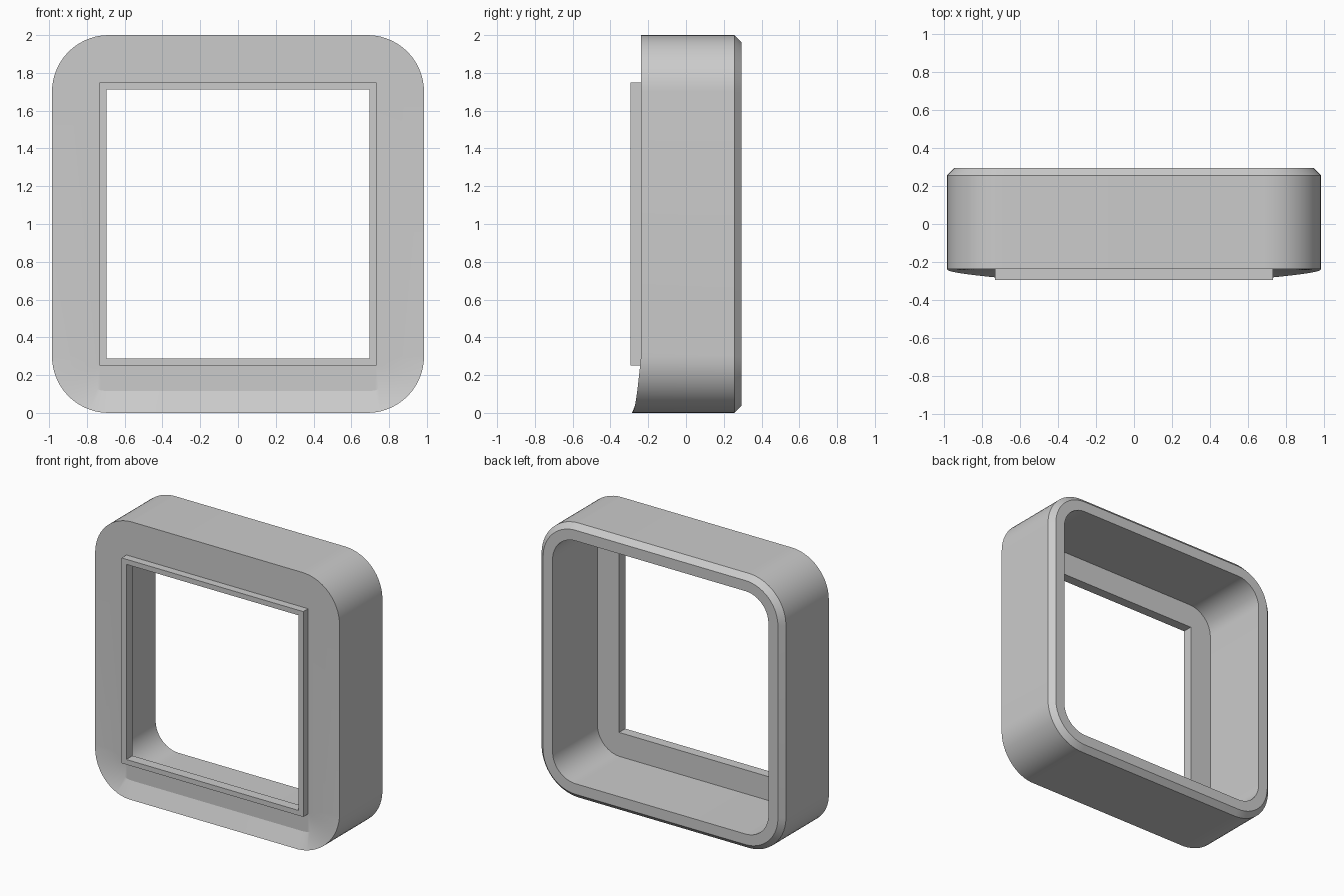
import bpy, bmesh, math

cube = bpy.data.objects.get("Cube")
if cube:
    bpy.data.objects.remove(cube, do_unlink=True)

HALF_X, HALF_Z, RADIUS, SEGS = 0.985, 1.0, 0.3, 14
WALL, CHAMFER = 0.115, 0.038
FRONT, BACK, RIM, PLATE_BACK = -0.238, 0.294, -0.294, -0.222
LIP = 0.048


def ring(bm, hx, hz, r, y, lip=0.0):
    """Rounded rectangle facing the front; lip pushes its lower edge forward."""
    verts = []
    for corner, (sx, sz) in enumerate([(1, 1), (-1, 1), (-1, -1), (1, -1)]):
        for i in range(SEGS + 1):
            a = math.pi / 2 * (corner + i / SEGS)
            rise = {2: i / SEGS, 3: 1 - i / SEGS}.get(corner, 0)
            verts.append(bm.verts.new((sx * (hx - r) + r * math.cos(a),
                                       y - lip * rise,
                                       1 + sz * (hz - r) + r * math.sin(a))))
    return verts


def inset(bm, d, y, lip=0.0):
    return ring(bm, HALF_X - d, HALF_Z - d, RADIUS - d, y, lip)


# Closed loft: front face, raised rim, window, cavity, chamfered back, outer wall
bm = bmesh.new()
rings = [
    inset(bm, 0, FRONT, LIP),
    inset(bm, WALL, FRONT),
    ring(bm, 0.732, 0.748, 0, FRONT),
    ring(bm, 0.732, 0.748, 0, RIM),
    ring(bm, 0.695, 0.711, 0, RIM),
    ring(bm, 0.695, 0.711, 0, PLATE_BACK),
    inset(bm, WALL, PLATE_BACK),
    inset(bm, WALL, BACK),
    inset(bm, CHAMFER, BACK),
    inset(bm, 0, BACK - CHAMFER),
]
for a, b in zip(rings, rings[1:] + rings[:1]):
    n = len(a)
    for i in range(n):
        j = (i + 1) % n
        bm.faces.new((a[i], a[j], b[j], b[i]))
bmesh.ops.remove_doubles(bm, verts=bm.verts, dist=1e-5)
bmesh.ops.recalc_face_normals(bm, faces=bm.faces)

mesh = bpy.data.meshes.new("window_frame_housing")
bm.to_mesh(mesh)
bm.free()
housing = bpy.data.objects.new("window_frame_housing", mesh)
bpy.context.collection.objects.link(housing)

# Plain grey finish
grey = bpy.data.materials.new("light_grey")
grey.use_nodes = True
colour = (0.6, 0.6, 0.6, 1)
grey.diffuse_color = colour
for node in grey.node_tree.nodes:
    if node.type == "BSDF_PRINCIPLED":
        node.inputs["Base Color"].default_value = colour
mesh.materials.append(grey)

bpy.ops.object.select_all(action="DESELECT")
housing.select_set(True)
bpy.context.view_layer.objects.active = housing
bpy.ops.object.shade_smooth_by_angle(angle=math.radians(18))
